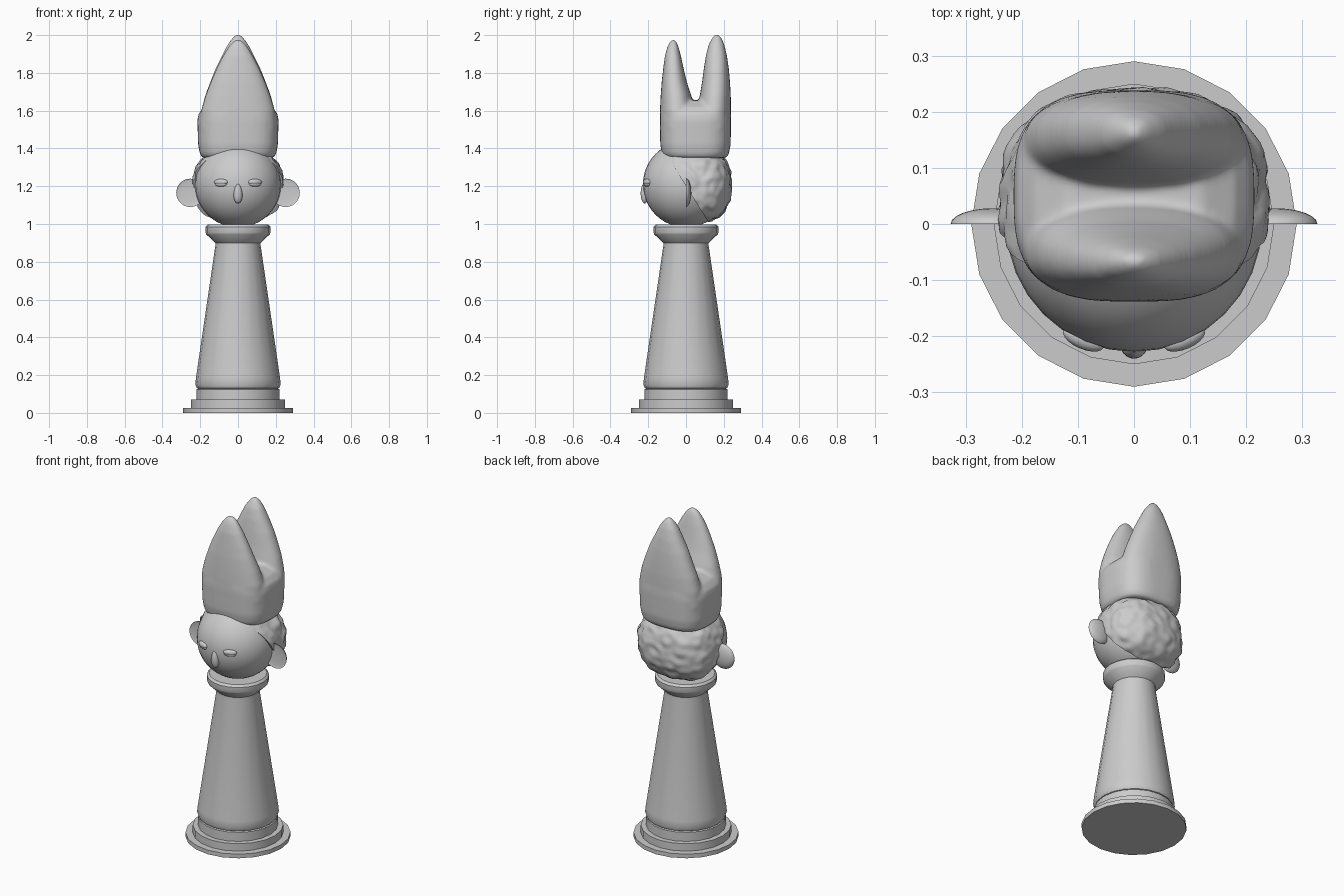
import bpy, bmesh, math
from mathutils import Vector, Matrix, noise

if "Cube" in bpy.data.objects:
    bpy.data.objects.remove(bpy.data.objects["Cube"])


def make(name, bm, angle=35):
    bmesh.ops.recalc_face_normals(bm, faces=bm.faces)
    me = bpy.data.meshes.new(name)
    bm.to_mesh(me)
    bm.free()
    ob = bpy.data.objects.new(name, me)
    bpy.context.collection.objects.link(ob)
    bpy.ops.object.select_all(action='DESELECT')
    ob.select_set(True)
    bpy.context.view_layer.objects.active = ob
    bpy.ops.object.shade_smooth_by_angle(angle=math.radians(angle))
    return ob


def loft(bm, sections, n, power=2.0):
    """Stack of superellipse rings: (z, half width, y min, y max)."""
    rings = []
    for z, rx, y0, y1 in sections:
        ring = []
        for i in range(n):
            # start on the y axis so a corner points forward
            a = 2 * math.pi * i / n - math.pi / 2
            c, s = math.cos(a), math.sin(a)
            k = (abs(c) ** power + abs(s) ** power) ** (-1 / power)
            ring.append(bm.verts.new((rx * c * k, (y0 + y1) / 2 + (y1 - y0) / 2 * s * k, z)))
        rings.append(ring)
    for a, b in zip(rings, rings[1:]):
        for i in range(n):
            j = (i + 1) % n
            bm.faces.new((a[i], a[j], b[j], b[i]))
    bm.faces.new(rings[0][::-1])
    bm.faces.new(rings[-1])


def turned(name, profile):
    bm = bmesh.new()
    loft(bm, [(z, r, -r, r) for r, z in profile], 20)
    return make(name, bm)


def ball(name, loc, size, rot=0, u=24, v=16, shape=None):
    bm = bmesh.new()
    bmesh.ops.create_uvsphere(bm, u_segments=u, v_segments=v, radius=1)
    if shape:
        for vert in bm.verts:
            shape(vert.co)
    m = Matrix.Translation(loc) @ Matrix.Rotation(rot, 4, 'Z') @ Matrix.Diagonal((*size, 1))
    bmesh.ops.transform(bm, matrix=m, verts=bm.verts)
    return make(name, bm, 45)


# stepped foot and turned body
turned("base", [(.29, 0), (.29, .025), (.25, .025), (.25, .07),
                (.22, .07), (.22, .125), (.205, .13)])
turned("body", [(.205, .125), (.218, .132), (.226, .15), (.222, .19), (.12, .885), (.12, .9),
                (.168, .945), (.172, .955), (.172, .985), (.16, .997)])

# head
ball("head", (0, 0, 1.21), (.228, .228, .228), u=32, v=24)


# ears: flat-rimmed bowls, domed at the back
def dish(co):
    if co.y < 0:
        co.y *= -.25


for side, label in ((1, "right"), (-1, "left")):
    ball("ear_" + label, (side * .252, 0, 1.165), (.075, .028, .075), shape=dish)
    # eyelids with a lower lid showing beneath
    ball("upper_eyelid_" + label, (side * .09, -.205, 1.222), (.039, .018, .017), side * .4, 20, 12)
    ball("lower_eyelid_" + label, (side * .09, -.205, 1.212), (.035, .014, .015), side * .4, 20, 12)

# nose, wider at the bottom
def taper(co):
    co.x *= 1 - .2 * co.z


ball("nose", (0, -.218, 1.163), (.023, .022, .054), u=20, v=14, shape=taper)

# curly hair: lumpy shell cut by a slanted hairline
bm = bmesh.new()
bmesh.ops.create_icosphere(bm, subdivisions=5, radius=1)
for v in bm.verts:
    d = v.co.copy()
    p = 2.5
    k = sum(abs(c) ** p for c in d) ** (-1 / p)
    lump = 1 + .055 * noise.noise(d * 5.5 + Vector((3.1, 1.7, .4)))
    v.co = Vector((d.x * .238, d.y * (.195 if d.y > 0 else .23), d.z * .2)) * k * lump
    v.co += Vector((0, .045, 1.205))
cut = bmesh.ops.bisect_plane(bm, geom=bm.verts[:] + bm.edges[:] + bm.faces[:],
                             plane_co=(0, 0, 1.2), plane_no=(0, -.85, -.53), clear_outer=True)
rim = [e for e in cut["geom_cut"] if isinstance(e, bmesh.types.BMEdge)]
bmesh.ops.edgeloop_fill(bm, edges=rim)
make("hair", bm, 50)

# tall split hat: lower crown plus two peaks, fused and smoothed
bm = bmesh.new()
loft(bm, [(1.35, .19, -.115, .215), (1.375, .203, -.128, .228), (1.42, .211, -.136, .236),
          (1.55, .215, -.139, .239), (1.585, .208, -.138, .238), (1.62, .18, -.13, .23),
          (1.655, .12, -.11, .21)], 48, 3)
loft(bm, [(1.5, .2, -.136, .05), (1.6, .195, -.138, .045), (1.68, .172, -.134, .028),
          (1.75, .145, -.129, .005), (1.82, .115, -.121, -.012), (1.89, .08, -.112, -.027),
          (1.94, .05, -.098, -.04), (1.965, .028, -.085, -.05), (1.977, .01, -.072, -.06)], 48, 2.3)
loft(bm, [(1.5, .2, .05, .236), (1.6, .195, .057, .238), (1.68, .174, .073, .237),
          (1.75, .148, .085, .233), (1.82, .12, .094, .227), (1.89, .085, .105, .217),
          (1.95, .055, .12, .203), (1.985, .03, .138, .188), (2.005, .01, .155, .172)], 48, 2.3)
hat = make("split_hat", bm, 60)
mod = hat.modifiers.new("fuse", 'REMESH')
mod.mode = 'VOXEL'
mod.voxel_size = .009
mod.use_smooth_shade = True
mod = hat.modifiers.new("soften", 'SMOOTH')
mod.factor = .5
mod.iterations = 8
